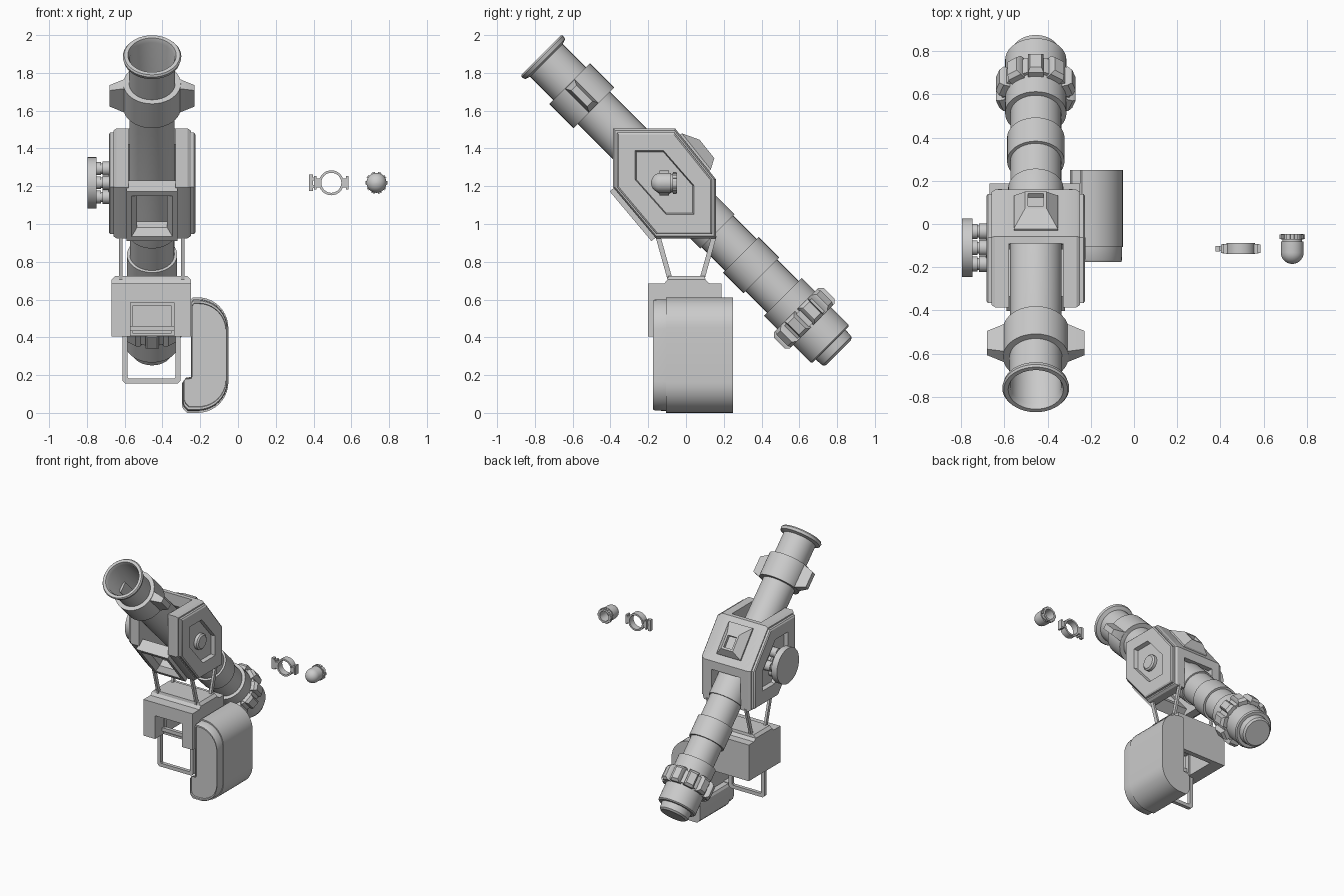
import bpy, bmesh
from math import sin, cos, pi, radians
from mathutils import Matrix, Vector

CX = -0.455                      # centre line of the main assembly
R2 = 0.70711
X = Vector((1, 0, 0))


def frame(o, xa, za):
    xa, za = Vector(xa).normalized(), Vector(za).normalized()
    ya = za.cross(xa)
    m = Matrix((xa, ya, za)).transposed().to_4x4()
    m.translation = Vector(o)
    return m


def finish(name, bm, m=None):
    if m is not None:
        bm.transform(m)
    bmesh.ops.recalc_face_normals(bm, faces=bm.faces)
    me = bpy.data.meshes.new(name)
    bm.to_mesh(me)
    bm.free()
    ob = bpy.data.objects.new(name, me)
    bpy.context.collection.objects.link(ob)
    bpy.ops.object.select_all(action='DESELECT')
    ob.select_set(True)
    bpy.context.view_layer.objects.active = ob
    bpy.ops.object.shade_smooth_by_angle(angle=radians(30))
    return ob


def loft(name, loops, m=None, ring=False):
    """Skin through matching loops; ends capped, or joined when ring."""
    bm = bmesh.new()
    vs = [[bm.verts.new(p) for p in lp] for lp in loops]
    n = len(vs[0])
    pairs = list(zip(vs, vs[1:])) + ([(vs[-1], vs[0])] if ring else [])
    for a, b in pairs:
        for i in range(n):
            j = (i + 1) % n
            bm.faces.new((a[i], a[j], b[j], b[i]))
    if not ring:
        bm.faces.new(vs[0])
        bm.faces.new(vs[-1])
    return finish(name, bm, m)


def lathe(name, prof, m, n=40, ring=False):
    return loft(name, [[(r * cos(2 * pi * i / n), r * sin(2 * pi * i / n), z) for i in range(n)]
                       for z, r in prof], m, ring)


def rect(x0, x1, y0, y1, z, c=0):
    if not c:
        return [(x0, y0, z), (x1, y0, z), (x1, y1, z), (x0, y1, z)]
    return [(x0 + c, y0, z), (x1 - c, y0, z), (x1, y0 + c, z), (x1, y1 - c, z),
            (x1 - c, y1, z), (x0 + c, y1, z), (x0, y1 - c, z), (x0, y0 + c, z)]


def box(name, x0, x1, y0, y1, z0, z1, m=None):
    return loft(name, [rect(x0, x1, y0, y1, z0), rect(x0, x1, y0, y1, z1)], m)


def beam(name, p, q, w, t):
    p, q = Vector(p), Vector(q)
    return box(name, -w / 2, w / 2, -t / 2, t / 2, 0, (q - p).length, frame(p, X, q - p))


# Barrel: one turned profile (distance along the axis, radius), hollow muzzle
B = frame((CX, 0, 1.127), X, (0, R2, -R2))
lathe("barrel", [(0.6, 0.11), (-1.06, 0.118), (-1.085, 0.128), (-1.085, 0.148), (-1.075, 0.155), (-1.055, 0.15),
                 (-1.045, 0.122), (-0.872, 0.122), (-0.872, 0.152), (-0.69, 0.152), (-0.69, 0.12),
                 (0.0, 0.12), (0.05, 0.128), (0.235, 0.128), (0.235, 0.118), (0.41, 0.118), (0.41, 0.133),
                 (0.565, 0.133), (0.565, 0.118), (0.725, 0.118), (0.725, 0.142), (0.84, 0.142),
                 (0.84, 0.158), (0.935, 0.158), (0.935, 0.142), (1.075, 0.142), (1.083, 0.134),
                 (1.083, 0.112), (1.13, 0.108), (1.142, 0.095)], B)

# Collar wings on both sides
for s, side in ((1, "right"), (-1, "left")):
    loft("collar_wing_" + side, [[(s * x, y * t, -0.78 + k * l) for y, k in
                                  ((-1, -1), (1, -1), (1, 1), (-1, 1))]
                                 for x, t, l in ((0.1, 0.04, 0.09), (0.145, 0.036, 0.09), (0.225, 0.02, 0.06))], B)

# Grip lugs around the rear ring
for i in range(10):
    m = B @ Matrix.Rotation(2 * pi * (i + 0.5) / 10, 4, 'Z') @ frame((0, 0, 0.885), (0, 1, 0), (1, 0, 0))
    loft("ring_lug", [rect(-0.036, 0.036, -0.06, 0.06, 0.13), rect(-0.036, 0.036, -0.06, 0.06, 0.168),
                      rect(-0.026, 0.026, -0.042, 0.042, 0.186)], m)

# Housing cheeks: stepped hexagons with a recessed centre
HEX = [(-0.386, 1.506), (-0.058, 1.506), (0.159, 1.236), (0.159, 0.924), (-0.159, 0.924), (-0.386, 1.194)]
INNER = [(-0.27, 1.39), (-0.12, 1.39), (0.042, 1.204), (0.042, 1.051), (-0.106, 1.051), (-0.27, 1.236)]


def scaled(k, pts=HEX, c=(-0.114, 1.215)):
    return [(c[0] + (a - c[0]) * k, c[1] + (b - c[1]) * k) for a, b in pts]


for s, side in ((1, "right"), (-1, "left")):
    steps = [(0.125, HEX), (0.188, HEX), (0.205, scaled(0.96)), (0.205, scaled(0.925)), (0.222, scaled(0.925)),
             (0.229, scaled(0.89)), (0.229, INNER), (0.2, scaled(0.95, INNER))]
    loft("housing_cheek_" + side, [[(CX + s * x, a, b) for a, b in h] for x, h in steps])
    lathe("cheek_button_" + side, [(0.19, 0.06), (0.222, 0.06), (0.231, 0.048)],
          frame((CX, -0.114, 1.215), (0, 1, 0), (s, 0, 0)), 24)

# Rear cover between the cheeks with its raised sight block
cover = [(-0.09, 1.506), (-0.058, 1.506), (0.159, 1.236), (0.159, 1.17), (0.12, 1.17), (-0.09, 1.42)]
loft("rear_cover", [[(CX + x, a, b) for a, b in cover] for x in (-0.187, 0.187)])
loft("rear_block", [rect(-0.102, 0.102, -0.13, 0.115, -0.02), rect(-0.102, 0.102, -0.13, 0.115, 0.012),
                    rect(-0.05, 0.05, -0.045, 0.08, 0.064), rect(-0.036, 0.036, -0.025, 0.065, 0.064),
                    rect(-0.036, 0.036, -0.025, 0.065, 0.04)],
     frame((CX, 0.05, 1.371), X, (0, 0.78, 0.627)))

# Front lower window frame, bevelled inwards
loft("front_frame", [rect(-0.135, 0.135, -0.172, 0.172, -0.06), rect(-0.135, 0.135, -0.172, 0.172, 0.028),
                     rect(-0.108, 0.108, -0.14, 0.14, 0.028), rect(-0.08, 0.08, -0.11, 0.11, -0.01),
                     rect(-0.08, 0.08, -0.11, 0.11, -0.06)],
     frame((CX, -0.272, 1.059), X, (0, -0.765, -0.643)), ring=True)

# Adjustment wheel on four stems
L = frame((CX, -0.11, 1.218), (0, 1, 0), (-1, 0, 0))
lathe("wheel", [(0.294, 0.136), (0.342, 0.136)], L)
for i in range(4):
    m = L @ Matrix.Rotation(i * pi / 2, 4, 'Z') @ Matrix.Translation((0.075, 0, 0))
    lathe("wheel_stem", [(0.2, 0.037), (0.262, 0.037), (0.262, 0.027), (0.27, 0.027), (0.27, 0.034), (0.296, 0.034)],
          m, 20)

# Support struts
for x in (-0.62, -0.293):
    for s in (-1, 1):
        beam("strut", (x, s * 0.15, 0.94), (x, s * 0.08, 0.69), 0.018, 0.026)

# Mount block: notched body, back wall, stepped top and lining of the notch
x0, x1 = -0.67, -0.25
U = [(x0, 0.405), (x0, 0.685), (x1, 0.685), (x1, 0.405), (-0.34, 0.405), (-0.34, 0.585), (-0.57, 0.585), (-0.57, 0.405)]
loft("mount_block", [[(a, y, b) for a, b in U] for y in (-0.2, 0.15)])
box("mount_back", x0, x1, 0.15, 0.188, 0.405, 0.685)
loft("mount_top", [rect(x0, x1, -0.12, 0.13, 0.68), rect(x0, x1, -0.098, 0.103, 0.705),
                   rect(x0 + 0.02, x1 - 0.02, -0.095, 0.1, 0.725)])
F = frame((CX, -0.1, 0), X, (0, -1, 0))     # local y points up, local z to the front
hole, lip = (-0.103, 0.103, 0.422, 0.567), (-0.116, 0.116, 0.406, 0.586)
loft("notch_frame", [rect(*lip, -0.03), rect(*lip, 0.0), rect(*hole, 0.0), rect(*hole, -0.03)], F, ring=True)

# Flat wire loop below the mount
outer, inner = (-0.156, 0.15, 0.155, 0.46), (-0.129, 0.123, 0.182, 0.433)
loft("wire_loop", [rect(*outer, -0.014, 0.015), rect(*outer, 0.014, 0.015),
                   rect(*inner, 0.014, 0.006), rect(*inner, -0.014, 0.006)], F, ring=True)

# Side pouch: D-shaped section with a stepped front
D = [(-0.27, 0.0), (-0.29, 0.02), (-0.297, 0.04), (-0.297, 0.155), (-0.287, 0.172), (-0.25, 0.177), (-0.25, 0.6),
     (-0.24, 0.612)]
D += [(-0.214 + 0.163 * sin(a), 0.45 + 0.162 * cos(a)) for a in [i * pi / 20 for i in range(11)]]
D += [(-0.214 + 0.163 * cos(a), 0.162 - 0.162 * sin(a)) for a in [i * pi / 20 for i in range(11)]]
steps = [(0.25, 1), (-0.106, 1), (-0.106, 0.965), (-0.165, 0.96), (-0.175, 0.94),
         (-0.175, 0.9), (-0.165, 0.89)]
loft("side_pouch", [[(a, y, b) for a, b in scaled(k, D, (-0.17, 0.305))] for y, k in steps])

# Loose clamp ring
N = frame((0.494, -0.114, 1.218), X, (0, -1, 0))
lathe("clamp_ring", [(-0.025, 0.053), (-0.025, 0.066), (0.025, 0.066), (0.025, 0.053)], N, 32, ring=True)
for s in (-1, 1):
    box("clamp_ear", *sorted((s * 0.06, s * 0.083)), -0.024, 0.024, -0.022, 0.022, N)
    box("clamp_plate", *sorted((s * 0.078, s * 0.091)), -0.035, 0.035, -0.02, 0.02, N)
box("clamp_bolt_head", -0.117, -0.096, -0.043, 0.043, -0.013, 0.013, N)
for y in (-0.02, 0.02):
    box("clamp_bolt", -0.1, -0.085, y - 0.008, y + 0.008, -0.01, 0.01, N)

# Loose domed cap, hollow at the back
C = frame((0.733, -0.047, 1.218), X, (0, -1, 0))
dome = [(0.085 + 0.053 * sin(a), max(0.053 * cos(a), 0.002)) for a in [i * pi / 14 for i in range(8)]]
lathe("domed_cap", [(0.08, 0.038), (0.0, 0.038), (0.0, 0.053), (0.025, 0.053), (0.025, 0.045), (0.033, 0.045),
                    (0.033, 0.053)] + dome, C, 32)
for i in range(10):
    m = C @ Matrix.Rotation(2 * pi * i / 10, 4, 'Z')
    box("cap_lug", 0.045, 0.058, -0.009, 0.009, 0.002, 0.023, m)
